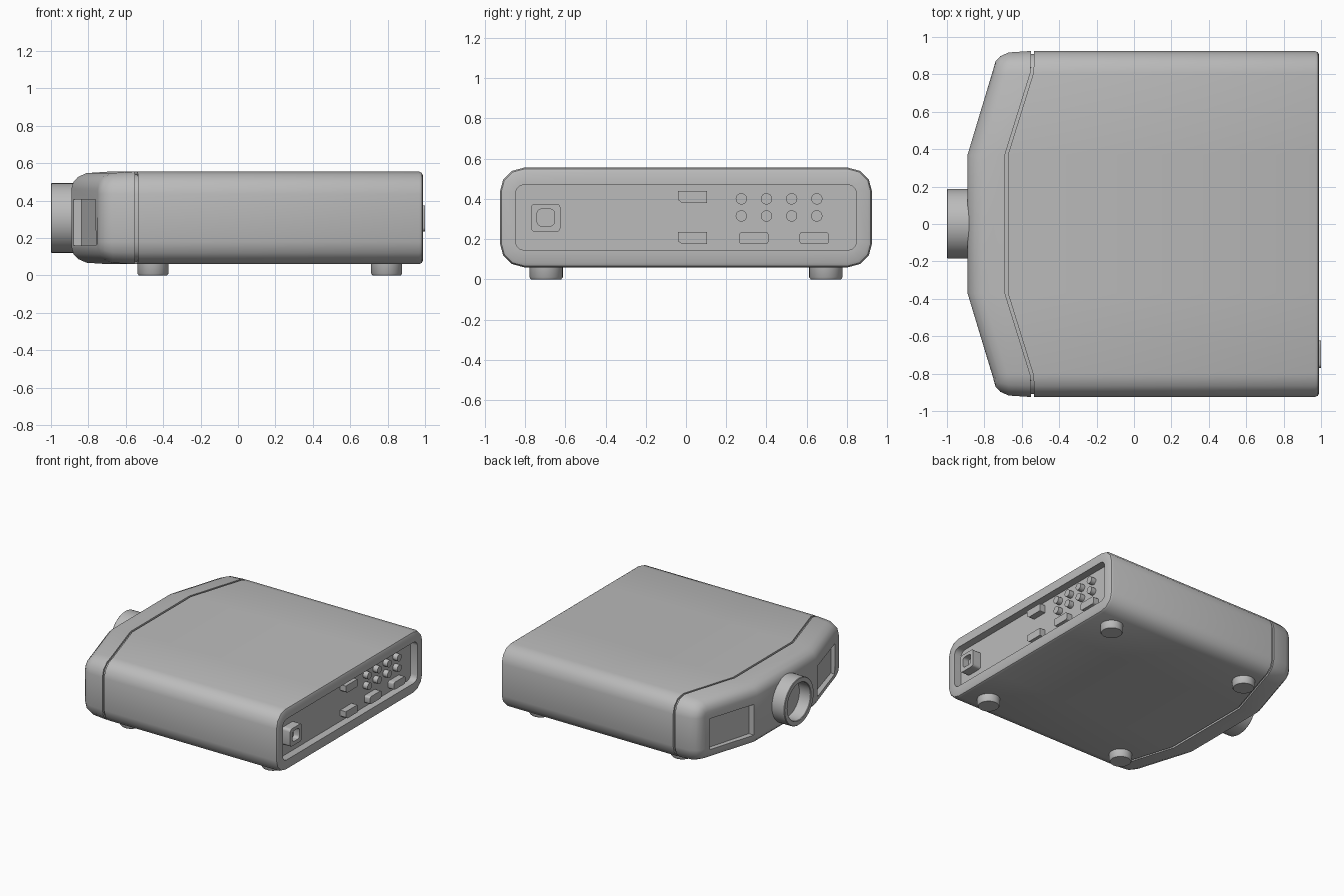
import bpy, bmesh, math
from mathutils import Vector

if "Cube" in bpy.data.objects:
    bpy.data.objects.remove(bpy.data.objects["Cube"])

grey = bpy.data.materials.new("casing_grey")
grey.use_nodes = True
COLOUR = (0.5, 0.5, 0.5, 1)
grey.diffuse_color = COLOUR
grey.node_tree.nodes["Principled BSDF"].inputs["Base Color"].default_value = COLOUR

MID_Z = 0.3075
HALF_Y, HALF_Z, CORNER = 0.925, 0.2475, 0.12
BEND = 0.37          # where the swept front starts to angle back
STRIPS = [[4, 5, 14, 15], list(range(5, 15)), list(range(15, 20)) + list(range(5))]


def loft(name, rings, start=None, end=None):
    """Skin a row of equal rings; caps are lists of ring indices."""
    bm = bmesh.new()
    rows = [[bm.verts.new(p) for p in ring] for ring in rings]
    n = len(rows[0])
    for a, b in zip(rows, rows[1:]):
        for i in range(n):
            j = (i + 1) % n
            bm.faces.new((a[i], a[j], b[j], b[i]))
    for row, cap in ((rows[0], start), (rows[-1], end)):
        for idx in cap or [range(n)]:
            bm.faces.new([row[i] for i in idx])
    bmesh.ops.recalc_face_normals(bm, faces=bm.faces)
    mesh = bpy.data.meshes.new(name)
    bm.to_mesh(mesh)
    bm.free()
    mesh.materials.append(grey)
    obj = bpy.data.objects.new(name, mesh)
    bpy.context.collection.objects.link(obj)
    return obj


def smooth(obj, degrees=35):
    bpy.ops.object.select_all(action='DESELECT')
    obj.select_set(True)
    bpy.context.view_layer.objects.active = obj
    bpy.ops.object.shade_smooth_by_angle(angle=math.radians(degrees))


def rounded(hy, hz, r, x, y=0, z=MID_Z, mid=BEND):
    """Rounded rectangle facing x; x may be a function of y."""
    depth = x if callable(x) else (lambda _: x)
    pts = []
    for q, (sy, sz) in enumerate(((1, 1), (-1, 1), (-1, -1), (1, -1))):
        for k in range(4):
            a = math.radians(90 * q + 30 * k)
            pts.append((sy * (hy - r) + r * math.cos(a), sz * (hz - r) + r * math.sin(a)))
        if q % 2 == 0:
            pts += [(sy * mid, sz * hz), (-sy * mid, sz * hz)]
    return [Vector((depth(py), y + py, z + pz)) for py, pz in pts]


def seam(offset):
    """Depth of the swept joint line across the width."""
    return lambda y: offset - 0.69 + 0.14 * min(max((abs(y) - BEND) / 0.45, 0), 1)


def shell_ring(x, inset=0.0):
    return rounded(HALF_Y - inset, HALF_Z - inset, CORNER - inset, x)


def disc(radius, d, centre, axis, sides=32):
    """Circle at distance d along x or z."""
    pts = []
    for i in range(sides):
        a = math.tau * i / sides
        u, v = radius * math.cos(a), radius * math.sin(a)
        pts.append(Vector(centre) + Vector((d, u, v) if axis == 'x' else (u, v, d)))
    return pts


# Main casing with a recessed rear panel and a neck for the joint
FLOOR = 0.93
casing = [shell_ring(seam(0), 0.015), shell_ring(seam(0.016), 0.015), shell_ring(seam(0.016)),
          shell_ring(0.968), shell_ring(0.983, 0.007), shell_ring(0.99, 0.022)]
casing += [rounded(0.848, 0.163, 0.045, x) for x in (0.99, FLOOR)]
smooth(loft("main_casing", casing, start=STRIPS))

# Swept front cover with softened rim
steps = ((0, 0), (0.12, 0.008), (0.165, 0.028), (0.19, 0.055), (0.2, 0.09))
cover = loft("front_cover", [shell_ring(seam(-t), d) for t, d in steps], STRIPS, STRIPS)

# Sunken windows either side of the lens
for side in (1, -1):
    plan = [(-1.0, 0.4), (-1.0, 0.79), (-0.725, 0.79), (-0.836, 0.4)]
    cutter = loft("window_cutter", [[Vector((x, side * y, z)) for x, y in plan] for z in (0.16, 0.405)])
    cutter.hide_render = True
    mod = cover.modifiers.new("window", 'BOOLEAN')
    mod.operation, mod.solver, mod.object = 'DIFFERENCE', 'EXACT', cutter
    bpy.ops.object.select_all(action='DESELECT')
    bpy.context.view_layer.objects.active = cover
    bpy.ops.object.modifier_apply(modifier=mod.name)
    bpy.data.objects.remove(cutter)
smooth(cover)

# Lens barrel
barrel = ((0.186, -0.8), (0.186, -0.996), (0.182, -1), (0.15, -1), (0.146, -0.996), (0.146, -0.9))
smooth(loft("lens_barrel", [disc(r, d, (0, 0.002, 0.307), 'x', 48) for r, d in barrel]))

# Feet
foot = ((0.075, 0), (0.083, 0.01), (0.083, 0.09))
for x, end in ((-0.455, "front"), (0.795, "rear")):
    for side, word in ((1, "left"), (-1, "right")):
        smooth(loft(f"{end}_{word}_foot", [disc(r, d, (x, side * 0.695, 0), 'z') for r, d in foot]), 50)

# Power socket with a hollow centre
outer = [rounded(0.073, 0.07, 0.02, x, -0.697, 0.305, 0.03) for x in (FLOOR - 0.01, 1.0)]
inner = [rounded(0.043, 0.042, 0.02, x, -0.697, 0.307, 0.015) for x in (1.0, 0.95)]
smooth(loft("power_socket", outer + inner))

# Video ports with one cut corner
for z, word in ((0.41, "upper"), (0.205, "lower")):
    outline = [(-0.04, 0.03), (0.105, 0.03), (0.105, -0.03), (-0.02, -0.03), (-0.04, -0.015)]
    loft(f"{word}_video_port", [[Vector((x, y, z + dz)) for y, dz in outline] for x in (FLOOR - 0.01, 0.98)])

# Wide rounded ports
for i, y in enumerate((0.337, 0.637)):
    smooth(loft(f"wide_port_{i + 1}", [rounded(0.073, 0.03, 0.015, x, y, 0.205, 0.03)
                                       for x in (FLOOR - 0.01, 0.98)]))

# Round jacks
for row, z in enumerate((0.315, 0.4)):
    for col in range(4):
        centre = (0, 0.275 + 0.125 * col, z)
        smooth(loft(f"jack_{row + 1}_{col + 1}",
                    [disc(0.028, d, centre, 'x', 20) for d in (FLOOR - 0.01, 0.97)]))
